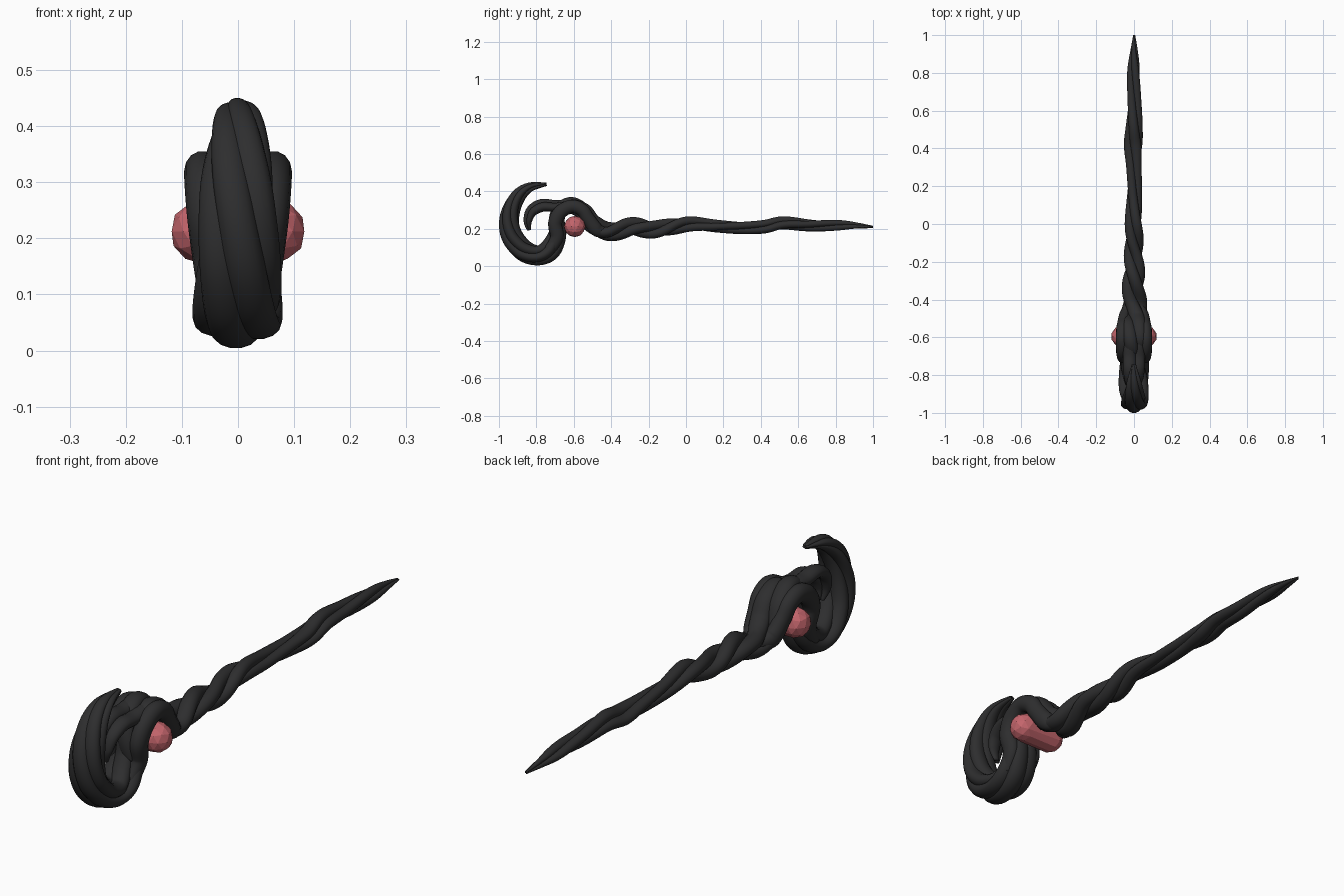
import bpy, bmesh, math
from mathutils import Vector


def material(name, rgb):
    m = bpy.data.materials.new(name)
    m.diffuse_color = (*rgb, 1)
    return m


DARK = material("dark wood", (0.027, 0.027, 0.028))
PINK = material("rose gem", (0.55, 0.13, 0.15))


def finish(name, bm, mat, smooth):
    bmesh.ops.recalc_face_normals(bm, faces=bm.faces)
    me = bpy.data.meshes.new(name)
    bm.to_mesh(me)
    bm.free()
    me.materials.append(mat)
    for p in me.polygons:
        p.use_smooth = smooth
    ob = bpy.data.objects.new(name, me)
    bpy.context.collection.objects.link(ob)
    return ob


def spline(pts, steps=8):
    """Catmull-Rom interpolation of every column of the control points."""
    out = []
    for i in range(len(pts) - 1):
        a, b, c, d = (pts[min(max(i + k, 0), len(pts) - 1)] for k in (-1, 0, 1, 2))
        for s in range(steps):
            t = s / steps
            out.append([0.5 * (2 * q + (r - p) * t + (2 * p - 5 * q + 4 * r - w) * t * t
                               + (3 * q - p - 3 * r + w) * t ** 3)
                        for p, q, r, w in zip(a, b, c, d)])
    out.append(list(pts[-1]))
    return out


def rope(name, pts, strands, offset, thick, sides=14):
    """Twisted strands along a path of (x, y, z, half width, half depth, twist)."""
    path = spline(pts)
    bm = bmesh.new()
    for k in range(strands):
        rings = []
        for i, (x, y, z, rx, rn, tw) in enumerate(path):
            p, q = path[max(i - 1, 0)], path[min(i + 1, len(path) - 1)]
            n = Vector((0, p[2] - q[2], q[1] - p[1])).normalized()
            ang = tw + math.tau * k / strands
            ring = []
            for j in range(sides):
                b = math.tau * j / sides
                u = rx * (offset * math.cos(ang) + thick * math.cos(b))
                v = rn * (offset * math.sin(ang) + thick * math.sin(b))
                ring.append(bm.verts.new(Vector((x + u, y, z)) + n * v))
            rings.append(ring)
        for r0, r1 in zip(rings, rings[1:]):
            for j in range(sides):
                m = (j + 1) % sides
                bm.faces.new((r0[j], r0[m], r1[m], r1[j]))
        bm.faces.new(rings[0])
        bm.faces.new(rings[-1])
    return finish(name, bm, DARK, True)


# Shaft, from the thin tip to the arch over the gem
rope("twisted_shaft", [
    (0, 1.00, 0.210, 0.006, 0.006, 0.0),
    (0, 0.92, 0.215, 0.020, 0.017, 0.4),
    (0, 0.82, 0.218, 0.034, 0.029, 0.9),
    (0, 0.66, 0.220, 0.038, 0.034, 1.8),
    (0, 0.52, 0.228, 0.046, 0.038, 2.5),
    (0, 0.42, 0.210, 0.052, 0.038, 3.0),
    (0, 0.30, 0.208, 0.042, 0.036, 3.6),
    (0, 0.15, 0.214, 0.042, 0.036, 4.4),
    (0, 0.00, 0.225, 0.048, 0.044, 5.4),
    (0, -0.15, 0.198, 0.052, 0.050, 7.2),
    (0, -0.29, 0.208, 0.060, 0.054, 9.0),
    (0, -0.42, 0.185, 0.068, 0.054, 10.6),
    (0, -0.50, 0.225, 0.072, 0.054, 11.4),
    (0, -0.545, 0.295, 0.068, 0.050, 11.9),
    (0, -0.61, 0.326, 0.066, 0.048, 12.4),
    (0, -0.67, 0.295, 0.066, 0.046, 12.9),
    (0, -0.69, 0.230, 0.064, 0.046, 13.4),
    (0, -0.69, 0.160, 0.060, 0.044, 13.9),
], 3, 0.48, 0.55)

# Large crescent curling round the front
rope("crescent_hook", [
    (0, -0.685, 0.235, 0.050, 0.040, -0.6),
    (0, -0.688, 0.160, 0.070, 0.052, -0.3),
    (0, -0.728, 0.088, 0.078, 0.060, 0.0),
    (0, -0.795, 0.060, 0.080, 0.056, 0.4),
    (0, -0.870, 0.084, 0.080, 0.060, 0.8),
    (0, -0.925, 0.150, 0.076, 0.060, 1.2),
    (0, -0.944, 0.230, 0.071, 0.056, 1.6),
    (0, -0.932, 0.310, 0.065, 0.049, 2.0),
    (0, -0.892, 0.380, 0.053, 0.040, 2.4),
    (0, -0.830, 0.423, 0.038, 0.026, 2.8),
    (0, -0.745, 0.438, 0.012, 0.009, 3.2),
], 5, 0.52, 0.49)

# Smaller hook inside the crescent
rope("inner_hook", [
    (0, -0.55, 0.290, 0.045, 0.035, 0.0),
    (0, -0.62, 0.325, 0.055, 0.042, 0.2),
    (0, -0.70, 0.322, 0.058, 0.042, 0.4),
    (0, -0.77, 0.325, 0.058, 0.044, 0.5),
    (0, -0.825, 0.295, 0.052, 0.038, 0.6),
    (0, -0.846, 0.240, 0.040, 0.026, 0.7),
    (0, -0.838, 0.192, 0.018, 0.012, 0.8),
], 2, 0.45, 0.58)

# Side strands holding the gem
for side, s in (("left", -1), ("right", 1)):
    rope(side + "_gem_strand", [
        (s * 0.025, -0.40, 0.185, 0.015, 0.015, 0),
        (s * 0.045, -0.47, 0.190, 0.030, 0.036, 0),
        (s * 0.056, -0.52, 0.250, 0.032, 0.036, 0),
        (s * 0.061, -0.555, 0.300, 0.033, 0.036, 0),
        (s * 0.063, -0.61, 0.320, 0.033, 0.036, 0),
        (s * 0.062, -0.67, 0.290, 0.033, 0.038, 0),
        (s * 0.058, -0.70, 0.230, 0.032, 0.038, 0),
        (s * 0.052, -0.69, 0.155, 0.028, 0.036, 0),
        (s * 0.045, -0.73, 0.085, 0.024, 0.030, 0),
    ], 1, 0, 1)

# Faceted gem: a low-poly ball stretched across the head
bm = bmesh.new()
for s in (-1, 1):
    ball = bmesh.ops.create_icosphere(bm, subdivisions=2, radius=0.057)["verts"]
    for v in ball:
        v.co += Vector((s * 0.064, -0.595, 0.212))
hull = bmesh.ops.convex_hull(bm, input=bm.verts)
bmesh.ops.delete(bm, geom=[v for v in bm.verts if not any(
    f in set(hull["geom"]) for f in v.link_faces)], context="VERTS")
inner = [v for v in bm.verts if abs(v.co.x) < 0.05]
bmesh.ops.delete(bm, geom=inner, context="VERTS")
bmesh.ops.convex_hull(bm, input=bm.verts)
finish("gem", bm, PINK, False)
